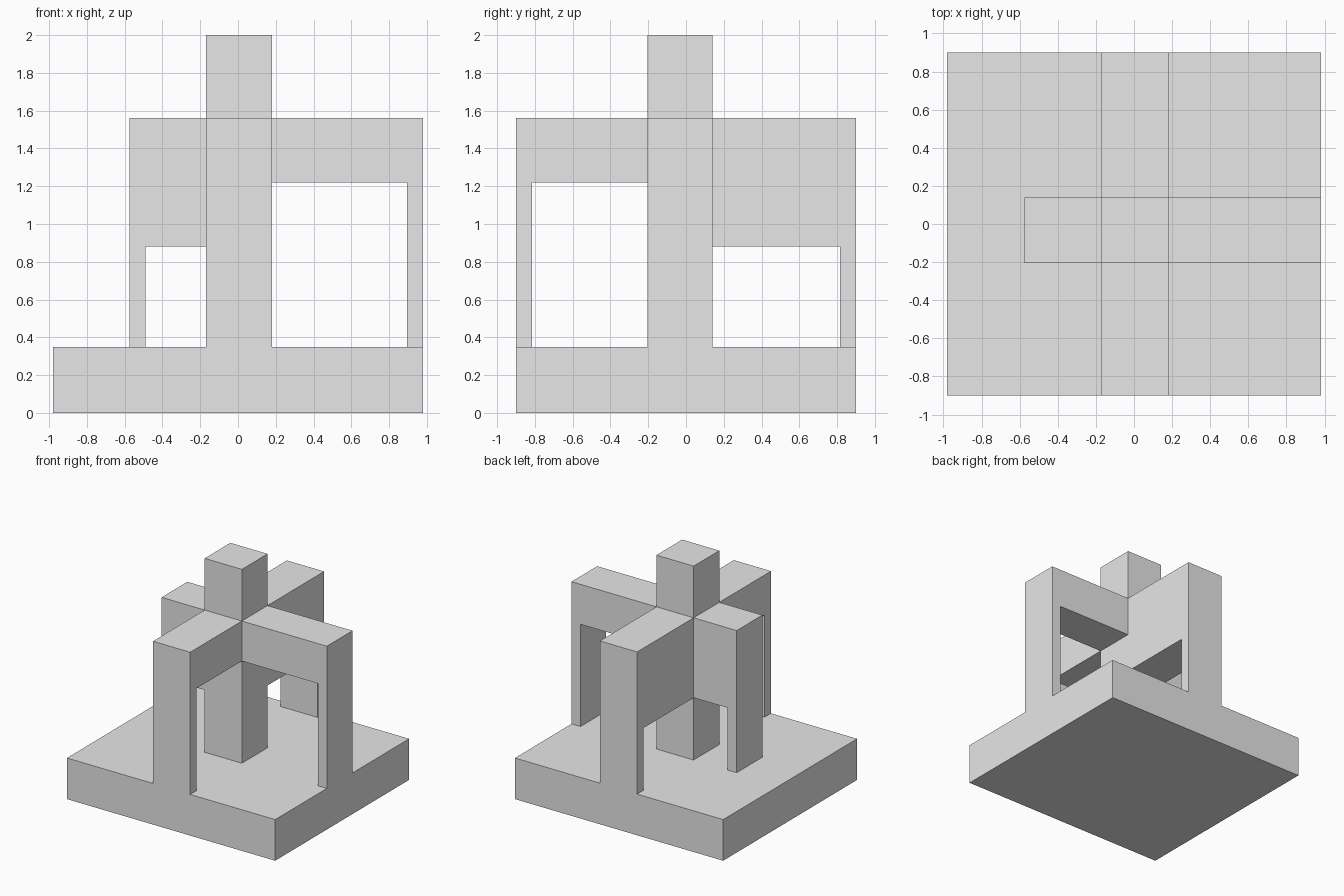
import bpy
import bmesh
from mathutils import Vector

cube = bpy.data.objects.get("Cube")
if cube:
    bpy.data.objects.remove(cube, do_unlink=True)

grey = bpy.data.materials.new("light grey")
grey.use_nodes = True
grey.diffuse_color = (0.8, 0.8, 0.8, 1)
grey.node_tree.nodes["Principled BSDF"].inputs["Base Color"].default_value = (0.8, 0.8, 0.8, 1)

# Shared levels and column limits
BASE_TOP, ARM_TOP, TOP = 0.35, 1.56, 2.0
X0, X1 = -0.17, 0.18
Y0, Y1 = -0.205, 0.14
LEG = 0.085


def prism(name, outline, extrusion):
    """Extrude a flat outline along a vector."""
    bm = bmesh.new()
    face = bm.faces.new([bm.verts.new(p) for p in outline])
    moved = bmesh.ops.extrude_face_region(bm, geom=[face], use_keep_orig=True)["geom"]
    verts = [v for v in moved if isinstance(v, bmesh.types.BMVert)]
    bmesh.ops.translate(bm, verts=verts, vec=Vector(extrusion))
    bmesh.ops.recalc_face_normals(bm, faces=bm.faces)
    mesh = bpy.data.meshes.new(name)
    bm.to_mesh(mesh)
    bm.free()
    mesh.materials.append(grey)
    bpy.context.collection.objects.link(bpy.data.objects.new(name, mesh))


def block(name, x0, x1, y0, y1, z0, z1):
    prism(name, [(x0, y0, z0), (x1, y0, z0), (x1, y1, z0), (x0, y1, z0)], (0, 0, z1 - z0))


def arm(name, axis, inner, outer, underside):
    """Beam from the column with a thin leg at its outer end."""
    leg = outer - LEG if outer > 0 else outer + LEG
    profile = [(inner, ARM_TOP), (outer, ARM_TOP), (outer, BASE_TOP),
               (leg, BASE_TOP), (leg, underside), (inner, underside)]
    if axis == "x":
        prism(name, [(d, Y0, z) for d, z in profile], (0, Y1 - Y0, 0))
    else:
        prism(name, [(X0, d, z) for d, z in profile], (X1 - X0, 0, 0))


# Base slab and central column
block("base", -0.98, 0.98, -0.9, 0.9, 0, BASE_TOP)
block("column", X0, X1, Y0, Y1, BASE_TOP, TOP)

# Four arms: two shallow, two deep
arm("left_arm", "x", X1, 0.98, 1.22)
arm("right_arm", "x", X0, -0.575, 0.88)
arm("front_arm", "y", Y0, -0.9, 1.22)
arm("back_arm", "y", Y1, 0.9, 0.88)
